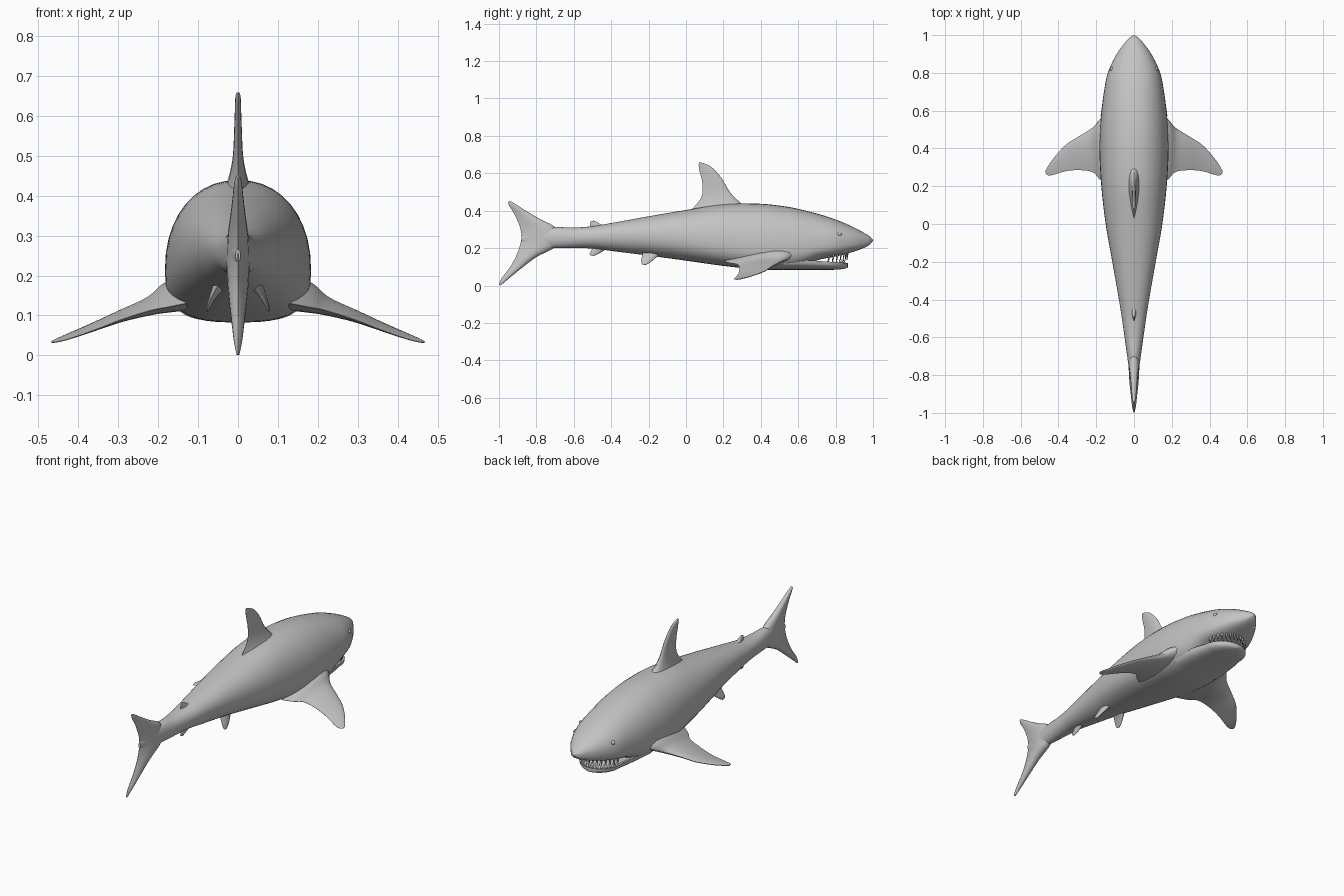
import bpy, bmesh, math
from mathutils import Vector

grey = bpy.data.materials.new("shark grey")
grey.diffuse_color = (0.55, 0.55, 0.55, 1)


def finish(name, bm, angle=50):
    bmesh.ops.recalc_face_normals(bm, faces=bm.faces)
    me = bpy.data.meshes.new(name)
    bm.to_mesh(me)
    bm.free()
    me.materials.append(grey)
    me.shade_smooth()
    me.set_sharp_from_angle(angle=math.radians(angle))
    ob = bpy.data.objects.new(name, me)
    bpy.context.collection.objects.link(ob)
    return ob


def loft(name, rings, angle=50):
    """Skin closed rings of equal length and cap both ends."""
    bm = bmesh.new()
    rows = [[bm.verts.new(p) for p in r] for r in rings]
    n = len(rows[0])
    for a, b in zip(rows, rows[1:]):
        for i in range(n):
            j = (i + 1) % n
            bm.faces.new((a[i], a[j], b[j], b[i]))
    bm.faces.new(rows[0])
    bm.faces.new(rows[-1])
    return finish(name, bm, angle)


def sample(table, t):
    """Smooth interpolation through table rows, keyed by the first column."""
    t = min(max(t, table[0][0]), table[-1][0])
    k = 0
    while k < len(table) - 2 and t > table[k + 1][0]:
        k += 1

    def slope(i, c):
        a, b = table[max(i - 1, 0)], table[min(i + 1, len(table) - 1)]
        return (b[c] - a[c]) / (b[0] - a[0])
    p, q = table[k], table[k + 1]
    d = q[0] - p[0]
    s = (t - p[0]) / d
    return [(2*s**3 - 3*s*s + 1) * p[c] + (s**3 - 2*s*s + s) * d * slope(k, c)
            + (3*s*s - 2*s**3) * q[c] + (s**3 - s*s) * d * slope(k + 1, c)
            for c in range(1, len(p))]


# Body stations: y, bottom z, widest z, top z, half width
BODY = [
    (-0.88, 0.235, 0.25, 0.265, 0.006), (-0.80, 0.205, 0.25, 0.30, 0.022),
    (-0.70, 0.20, 0.255, 0.312, 0.036), (-0.60, 0.20, 0.255, 0.31, 0.050),
    (-0.50, 0.198, 0.26, 0.317, 0.064), (-0.40, 0.185, 0.265, 0.334, 0.080),
    (-0.20, 0.16, 0.265, 0.37, 0.115), (0.0, 0.133, 0.255, 0.404, 0.150),
    (0.20, 0.105, 0.235, 0.435, 0.173), (0.40, 0.085, 0.215, 0.437, 0.183),
    (0.55, 0.084, 0.21, 0.42, 0.177), (0.62, 0.098, 0.21, 0.405, 0.170),
    (0.70, 0.135, 0.215, 0.385, 0.159), (0.80, 0.155, 0.225, 0.353, 0.139),
    (0.90, 0.182, 0.235, 0.31, 0.092), (0.96, 0.205, 0.24, 0.277, 0.048),
    (0.985, 0.22, 0.241, 0.261, 0.026), (1.0, 0.24, 0.242, 0.244, 0.002)]


def power(v, n):
    return math.copysign(abs(v) ** (2 / n), v)


def bottom_power(y):
    return 2.1 + 0.8 * min(max((y + 0.2) / 0.6, 0), 1)


def body_ring(y, n=40):
    lo, mid, hi, w = sample(BODY, y)
    pts = []
    for i in range(n):
        a = 2 * math.pi * i / n
        s = math.sin(a)
        e, h = (2.15, hi - mid) if s >= 0 else (bottom_power(y), mid - lo)
        pts.append((w * power(math.cos(a), e), y, mid + h * power(s, e)))
    return pts


def body_x(y, z):
    """Half width of the body surface at a given height."""
    lo, mid, hi, w = sample(BODY, y)
    e, h = (2.15, hi - mid) if z >= mid else (bottom_power(y), mid - lo)
    return w * max(0, 1 - abs((z - mid) / h) ** e) ** (1 / e)


ys = [-0.88 + 1.78 * i / 60 for i in range(60)]
ys += [0.90, 0.92, 0.94, 0.96, 0.975, 0.985, 0.993, 0.998, 1.0]
loft("body", [body_ring(y) for y in ys])


# Fins: stations of (leading point, trailing point, half thickness)
def fin(name, stations, normal, steps=5):
    table = [(i, *a, *b, t) for i, (a, b, t) in enumerate(stations)]
    normal = Vector(normal).normalized()
    rings = []
    count = (len(table) - 1) * steps
    for k in range(count + 1):
        v = sample(table, k / steps)
        a, b, t = Vector(v[:3]), Vector(v[3:6]), max(v[6], 0.0005)
        up, down = [], []
        for i in range(9):
            u = 0.5 - 0.5 * math.cos(math.pi * i / 8)
            h = t * 2.6 * math.sqrt(u) * (1 - u) + 0.0006
            p = a.lerp(b, u)
            up.append(p + normal * h)
            down.append(p - normal * h)
        rings.append(up + down[::-1])
    return loft(name, rings)


def upright(name, rows):
    """Fin on the centre plane; rows of lead y, lead z, trail y, trail z, thickness."""
    fin(name, [((0, a, b), (0, c, d), t) for a, b, c, d, t in rows], (1, 0, 0))


upright("dorsal_fin", [
    (0.33, 0.405, 0.0, 0.385, 0.045), (0.29, 0.443, 0.045, 0.422, 0.026),
    (0.235, 0.50, 0.085, 0.48, 0.013), (0.19, 0.575, 0.087, 0.55, 0.009),
    (0.14, 0.63, 0.073, 0.61, 0.007), (0.105, 0.65, 0.068, 0.64, 0.006),
    (0.078, 0.659, 0.070, 0.657, 0.003)])
upright("tail_fin", [
    (-0.990, 0.001, -1.0, 0.004, 0.003), (-0.95, 0.035, -0.985, 0.04, 0.010),
    (-0.88, 0.092, -0.94, 0.10, 0.017), (-0.80, 0.152, -0.905, 0.165, 0.024),
    (-0.70, 0.205, -0.885, 0.225, 0.028), (-0.68, 0.255, -0.88, 0.265, 0.028),
    (-0.70, 0.312, -0.887, 0.31, 0.024), (-0.78, 0.355, -0.905, 0.355, 0.018),
    (-0.85, 0.396, -0.925, 0.395, 0.013), (-0.91, 0.434, -0.945, 0.425, 0.009),
    (-0.94, 0.452, -0.952, 0.446, 0.004)])
upright("second_dorsal_fin", [
    (-0.42, 0.315, -0.51, 0.30, 0.018), (-0.455, 0.327, -0.512, 0.318, 0.009),
    (-0.48, 0.342, -0.512, 0.334, 0.005), (-0.495, 0.347, -0.508, 0.344, 0.002)])
upright("anal_fin", [
    (-0.41, 0.205, -0.49, 0.215, 0.018), (-0.44, 0.186, -0.505, 0.19, 0.009),
    (-0.475, 0.166, -0.515, 0.172, 0.005), (-0.495, 0.158, -0.51, 0.161, 0.002)])

for s, side in ((1, "right"), (-1, "left")):
    # Broad swept side fins
    rows = [(0.13, 0.60, 0.175, 0.20, 0.13, 0.045), (0.18, 0.555, 0.155, 0.235, 0.12, 0.034),
            (0.22, 0.51, 0.13, 0.275, 0.112, 0.022), (0.29, 0.465, 0.105, 0.285, 0.09, 0.014),
            (0.36, 0.42, 0.077, 0.28, 0.063, 0.009), (0.42, 0.355, 0.053, 0.262, 0.042, 0.006),
            (0.452, 0.31, 0.040, 0.257, 0.034, 0.004), (0.467, 0.285, 0.034, 0.267, 0.032, 0.002)]
    fin(side + "_pectoral_fin",
        [((s * x, a, b), (s * x, c, d), t) for x, a, b, c, d, t in rows], (s * 0.35, 0, 0.94))
    # Small paired belly fins
    rows = [(0.045, -0.13, 0.175, -0.23, 0.185, 0.016), (0.06, -0.16, 0.15, -0.235, 0.158, 0.009),
            (0.072, -0.19, 0.125, -0.24, 0.132, 0.005), (0.078, -0.215, 0.110, -0.235, 0.114, 0.002)]
    fin(side + "_pelvic_fin",
        [((s * x, a, b), (s * x, c, d), t) for x, a, b, c, d, t in rows], (s * 0.9, 0, 0.4))

    # Eye set into the side of the head
    bm = bmesh.new()
    bmesh.ops.create_uvsphere(bm, u_segments=16, v_segments=10, radius=0.012)
    bmesh.ops.translate(bm, verts=bm.verts, vec=(s * (body_x(0.82, 0.275) - 0.006), 0.82, 0.275))
    finish(side + "_eye", bm)

    # Gill slits: narrow strips following the body surface
    bm = bmesh.new()
    for k in range(3):
        y0 = 0.575 + 0.02 * k
        prev = None
        for i in range(9):
            z = 0.155 + 0.13 * i / 8
            w = 0.003 * math.sin(math.pi * (i + 0.5) / 9)
            row = [bm.verts.new((s * (body_x(y, z) + 0.002), y, z)) for y in (y0 - w, y0 + w)]
            if prev:
                bm.faces.new((prev[0], prev[1], row[1], row[0]))
            prev = row
    finish(side + "_gill_slits", bm)

# Lower jaw: a hollowed scoop with a rounded front
JAW = [(0.52, 0.155), (0.60, 0.147), (0.68, 0.135), (0.74, 0.12)]
JAW += [(0.74 + 0.125 * math.sin(a), 0.12 * math.cos(a) + 0.001)
        for a in (math.pi / 2 * i / 9 for i in range(1, 10))]
rings = []
for y, w in JAW:
    f = max(0, (y - 0.74) / 0.125)
    low, rim = 0.084 + 0.012 * f ** 4, 0.138 - 0.018 * max(0, (y - 0.62) / 0.245)
    ring = []
    for i in range(17):
        a = math.pi + math.pi * i / 16
        ring.append((w * power(math.cos(a), 2.8), y, rim + (rim - low) * power(math.sin(a), 2.8)))
    dent = 0.018 * (1 - f ** 3)
    for x, d in ((0.9, 0), (0.78, 0.8), (0.4, 1), (0, 1), (-0.4, 1), (-0.78, 0.8), (-0.9, 0)):
        ring.append((w * x, y, rim - dent * d))
    rings.append(ring)
loft("lower_jaw", rings)


# Teeth: rows of small cones round both jaws
def teeth(name, count, rx, ry, length, direction):
    bm = bmesh.new()
    for i in range(count):
        a = math.radians(12 + 156 * i / (count - 1))
        x, y = rx * math.cos(a), 0.74 + ry * math.sin(a)
        rim = 0.138 - 0.018 * (y - 0.62) / 0.245
        base = sample(BODY, y)[0] + 0.012 if direction < 0 else rim - 0.006
        size = length * (0.6 + 0.4 * math.sin(a))
        ring = [bm.verts.new((x + 0.008 * math.cos(t), y + 0.008 * math.sin(t), base))
                for t in (math.pi * k / 3 for k in range(6))]
        tip = bm.verts.new((x, y - 0.004, base + direction * size))
        for k in range(6):
            bm.faces.new((ring[k], ring[(k + 1) % 6], tip))
        bm.faces.new(ring)
    finish(name, bm, 70)


teeth("upper_teeth", 15, 0.112, 0.125, 0.052, -1)
teeth("lower_teeth", 13, 0.102, 0.108, 0.030, 1)
